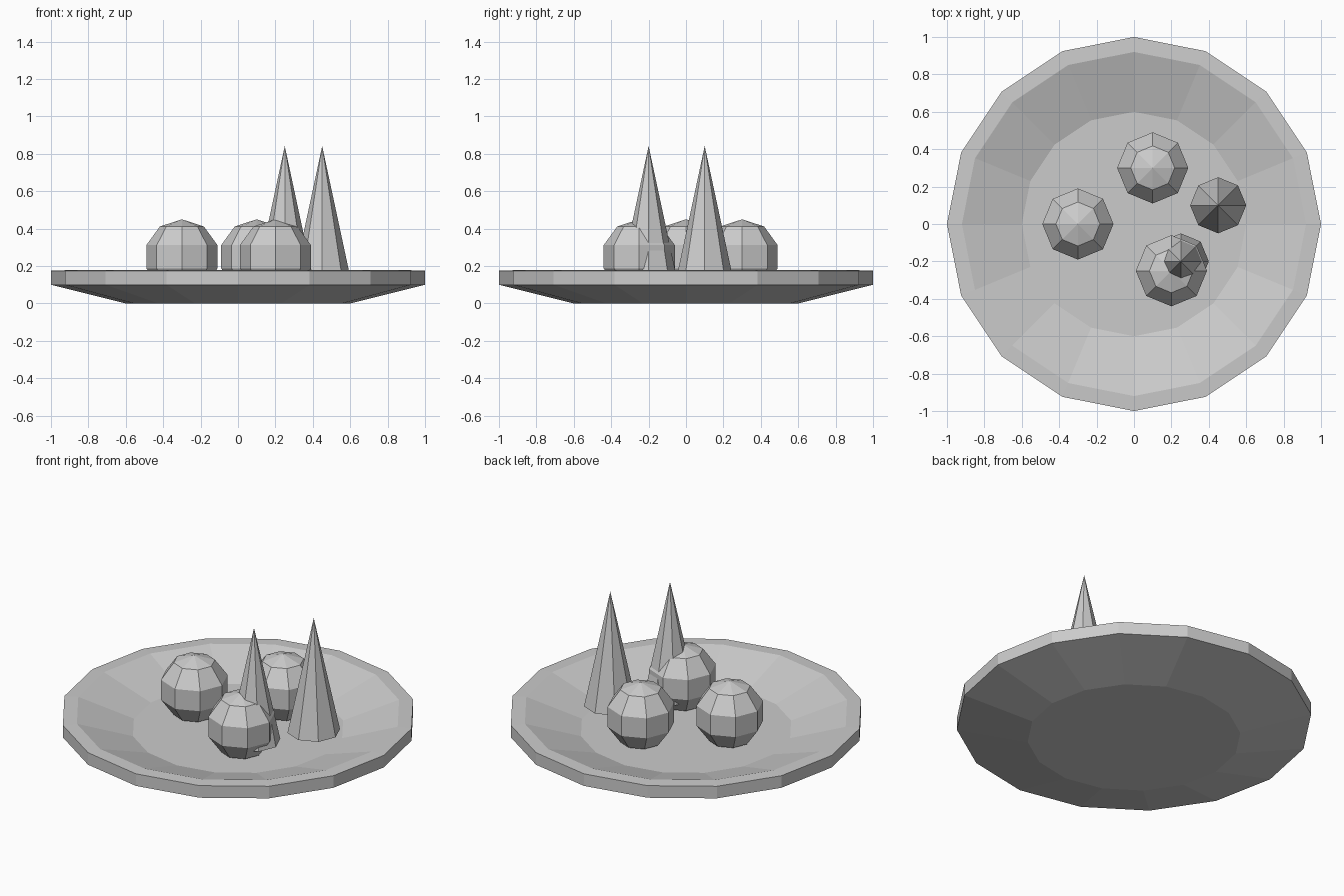
import bpy
import bmesh
import math
from mathutils import Matrix

cube = bpy.data.objects.get("Cube")
if cube:
    bpy.data.objects.remove(cube, do_unlink=True)

grey = bpy.data.materials.new("plain grey")
grey.use_nodes = True
colour = (0.6, 0.6, 0.6, 1)
grey.diffuse_color = colour
grey.node_tree.nodes["Principled BSDF"].inputs["Base Color"].default_value = colour


def finish(name, bm, location=(0, 0, 0)):
    bmesh.ops.recalc_face_normals(bm, faces=bm.faces)
    mesh = bpy.data.meshes.new(name)
    bm.to_mesh(mesh)
    bm.free()
    mesh.materials.append(grey)
    obj = bpy.data.objects.new(name, mesh)
    obj.location = location
    bpy.context.collection.objects.link(obj)
    return obj


def lathe(name, profile, sides):
    """Join rings of (radius, height) and cap both ends."""
    bm = bmesh.new()
    rings = []
    for radius, z in profile:
        angles = [2 * math.pi * i / sides for i in range(sides)]
        rings.append([bm.verts.new((radius * math.cos(a), radius * math.sin(a), z))
                      for a in angles])
    for low, high in zip(rings, rings[1:]):
        for i in range(sides):
            j = (i + 1) % sides
            bm.faces.new((low[i], low[j], high[j], high[i]))
    bm.faces.new(rings[0])
    bm.faces.new(rings[-1])
    return finish(name, bm)


# Shallow plate: underside, outer edge, rim, sloping inside and flat floor
lathe("plate", [(0.6, 0), (1, 0.1), (1, 0.175), (0.92, 0.178), (0.6, 0.075)], 16)

# Faceted balls
for name, x, y in (("left_ball", 0.1, 0.3), ("right_ball", -0.3, 0),
                   ("front_ball", 0.2, -0.25)):
    bm = bmesh.new()
    bmesh.ops.create_uvsphere(bm, u_segments=8, v_segments=5, radius=0.2)
    finish(name, bm, (x, y, 0.25))

# Tall pointed cones
for name, x, y in (("back_cone", 0.45, 0.1), ("front_cone", 0.25, -0.2)):
    bm = bmesh.new()
    bmesh.ops.create_cone(bm, cap_ends=True, segments=8, radius1=0.15, radius2=0,
                          depth=0.7, matrix=Matrix.Translation((0, 0, 0.35)))
    finish(name, bm, (x, y, 0.142))
